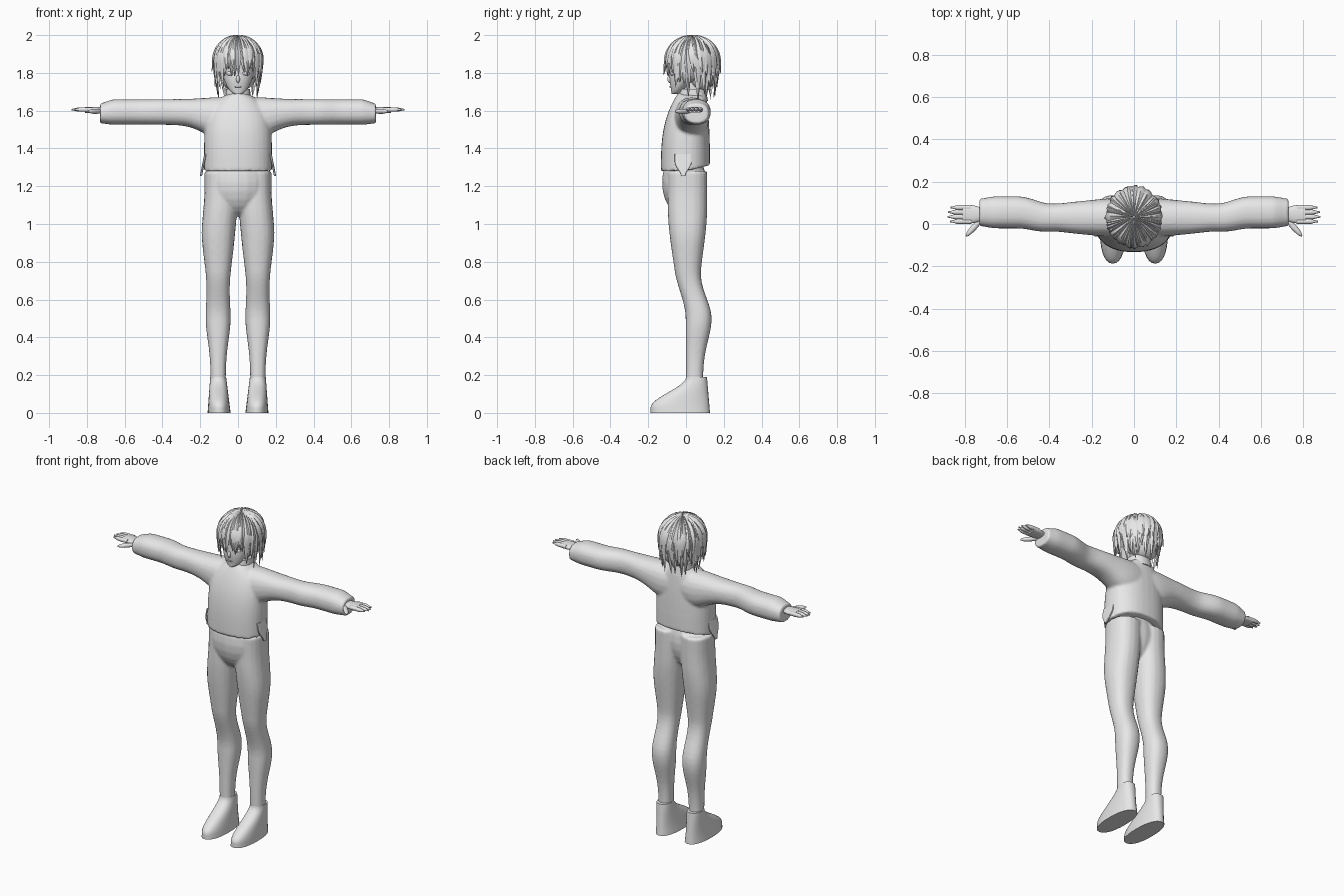
import bpy, bmesh, math, random
from mathutils import Matrix, Vector

random.seed(4)
if "Cube" in bpy.data.objects:
    bpy.data.objects.remove(bpy.data.objects["Cube"], do_unlink=True)

grey = bpy.data.materials.new("plain grey")
grey.use_nodes = True
grey.diffuse_color = (0.8, 0.8, 0.8, 1)
grey.node_tree.nodes["Principled BSDF"].inputs["Base Color"].default_value = grey.diffuse_color


def ramp(value, low, high):
    """Smooth step from nought to one between low and high."""
    t = min(max((value - low) / (high - low), 0), 1)
    return t * t * (3 - 2 * t)


def bump(value, middle, spread):
    """Smooth swelling around the middle."""
    return math.exp(-((value - middle) / spread) ** 2)


def skin(bm, rings):
    """Bridge a list of closed rings and cap both ends."""
    rows = [[bm.verts.new(point) for point in ring] for ring in rings]
    for low, high in zip(rows, rows[1:]):
        for i in range(len(low)):
            bm.faces.new((low[i - 1], low[i], high[i], high[i - 1]))
    bm.faces.new(rows[0])
    bm.faces.new(rows[-1])


def loft(bm, axis, start, stop, shape, steps=12, sides=20, power=2.3):
    """Sweep rounded sections; shape gives centre and half size on both other axes."""
    rings = []
    for step in range(steps + 1):
        along = start + (stop - start) * step / steps
        centre_a, half_a, centre_b, half_b = shape(along)
        ring = []
        for side in range(sides):
            turn = math.tau * side / sides
            c, s = math.cos(turn), math.sin(turn)
            a = centre_a + half_a * math.copysign(abs(c) ** (2 / power), c)
            b = centre_b + half_b * math.copysign(abs(s) ** (2 / power), s)
            ring.append((along, a, b) if axis == "x" else (a, b, along))
        rings.append(ring)
    skin(bm, rings)


def ball(bm, centre, radii, turn=0):
    """Ellipsoid, optionally turned about the vertical."""
    place = Matrix.Translation(centre) @ Matrix.Rotation(math.radians(turn), 4, "Z")
    bmesh.ops.create_uvsphere(bm, u_segments=20, v_segments=12, radius=1,
                              matrix=place @ Matrix.Diagonal((*radii, 1)))


def finish(name, bm, mirror=False, voxel=0):
    """Turn the working mesh into a smooth grey object, blended if a voxel size is given."""
    bmesh.ops.recalc_face_normals(bm, faces=bm.faces)
    mesh = bpy.data.meshes.new(name)
    bm.to_mesh(mesh)
    bm.free()
    mesh.materials.append(grey)
    obj = bpy.data.objects.new(name, mesh)
    bpy.context.collection.objects.link(obj)
    bpy.ops.object.select_all(action="DESELECT")
    obj.select_set(True)
    bpy.context.view_layer.objects.active = obj
    bpy.ops.object.shade_smooth_by_angle(angle=math.radians(50))
    if mirror:
        obj.modifiers.new("Mirror", "MIRROR").use_mirror_merge = False
    if voxel:
        remesh = obj.modifiers.new("Blend", "REMESH")
        remesh.mode = "VOXEL"
        remesh.voxel_size = voxel
        remesh.use_smooth_shade = True
        smooth = obj.modifiers.new("Smooth", "SMOOTH")
        smooth.factor = 0.5
        smooth.iterations = 5


# Legs and hips, blended into one surface
def leg_shape(z):
    calf = bump(z, 0.5, 0.16)
    return (0.105 - 0.018 * ramp(z, 0.9, 1.2),
            0.04 + 0.05 * ramp(z, 0.5, 1) + 0.026 * calf,
            0.045 - 0.037 * ramp(z, 0.5, 0.75) + 0.022 * calf,
            0.045 + 0.06 * ramp(z, 0.5, 1.1) + 0.024 * calf)


bm = bmesh.new()
loft(bm, "z", 0.12, 1.28, leg_shape, steps=36)
ball(bm, (0, -0.01, 1.22), (0.165, 0.117, 0.18))
finish("legs_and_hips", bm, mirror=True, voxel=0.008)


# Sweater: body narrowing over the shoulders, and loose sleeves
def body_shape(z):
    rise = (z - 1.28) / 0.42
    return (0, 0.18 * (1 - rise ** 5) ** 0.6,
            0.036 * rise ** 3 - 0.003, 0.13 - 0.06 * rise ** 3)


def sleeve_shape(x):
    shoulder, cuff = bump(x, 0.1, 0.12), ramp(x, 0.65, 0.74)
    return (0.03 + 0.025 * ramp(x, 0.4, 0.55),
            0.076 + 0.015 * shoulder - 0.01 * bump(x, 0.38, 0.08) - 0.012 * cuff,
            1.593 - 0.03 * shoulder - 0.008 * cuff,
            0.068 + 0.04 * shoulder - 0.016 * cuff)


bm = bmesh.new()
loft(bm, "z", 1.28, 1.695, body_shape, steps=24, sides=32)
for vert in bm.verts:
    if vert.co.z < 1.4:
        vert.co.z += 0.25 * max(vert.co.y, 0)
loft(bm, "x", 0.05, 0.73, sleeve_shape, steps=30)
finish("sweater", bm, mirror=True, voxel=0.008)

# Collar band and neck
bm = bmesh.new()
loft(bm, "z", 1.65, 1.715, lambda z: (0, 0.07 - 0.1 * (z - 1.65), 0.037, 0.08 - 0.2 * (z - 1.65)))
finish("collar", bm)
bm = bmesh.new()
loft(bm, "z", 1.65, 1.78, lambda z: (0, 0.045, 0.035, 0.045))
finish("neck", bm)

# Flaps flaring out below the hem at each side
bm = bmesh.new()
loft(bm, "z", 1.255, 1.37, lambda z: (0.196 - 0.2 * (z - 1.255), 0.006,
                                      -0.015, 0.01 + 0.035 * ramp(z, 1.25, 1.33)), power=4)
finish("side_flap", bm, mirror=True)


# Shoes with flat soles
def shoe_shape(z):
    rise = z / 0.19
    toe = -0.187 * (1 - ramp(rise, 0.15, 1))
    heel = 0.127 - 0.016 * rise
    return (0.1 + 0.005 * rise, 0.061 - 0.019 * rise, (toe + heel) / 2, (heel - toe) / 2)


bm = bmesh.new()
loft(bm, "z", 0, 0.19, shoe_shape, steps=20, sides=28)
finish("shoe", bm, mirror=True)

# Hands: palm, thumb and four fingers
bm = bmesh.new()
loft(bm, "x", 0.66, 0.81, lambda x: (0.046, 0.028 + 0.015 * ramp(x, 0.7, 0.77), 1.603, 0.016))
ball(bm, (0.755, -0.015, 1.596), (0.058, 0.014, 0.013), turn=-48)
for finger in range(4):
    tip = 0.885 - 0.012 * abs(finger - 1.4)
    loft(bm, "x", 0.77, tip, lambda x: (0.012 + 0.022 * finger, 0.012 - 0.008 * ramp(x, tip - 0.04, tip),
                                        1.606, 0.012 - 0.008 * ramp(x, tip - 0.04, tip)), sides=10)
finish("hand", bm, mirror=True)


# Head narrowing to the chin
def head_shape(z):
    rise = (z - 1.685) / 0.17
    face = -0.077 - 0.01 * ramp(rise, 0, 0.5)
    nape = -0.04 + 0.18 * rise
    return (0, 0.1 * rise ** 0.4, (face + nape) / 2, (nape - face) / 2)


bm = bmesh.new()
loft(bm, "z", 1.688, 1.86, head_shape, steps=24, sides=28, power=2)
finish("head", bm)

# Facial features
bm = bmesh.new()
ball(bm, (0, -0.085, 1.767), (0.01, 0.014, 0.02))
finish("nose", bm)
bm = bmesh.new()
ball(bm, (0, -0.083, 1.726), (0.02, 0.006, 0.003))
finish("mouth", bm)
bm = bmesh.new()
ball(bm, (0.042, -0.073, 1.797), (0.023, 0.009, 0.011), turn=20)
finish("eye", bm, mirror=True)
bm = bmesh.new()
ball(bm, (0.045, -0.073, 1.83), (0.025, 0.01, 0.004), turn=20)
finish("eyebrow", bm, mirror=True)

# Hair mass under the locks
bm = bmesh.new()
ball(bm, (0, 0.037, 1.863), (0.12, 0.13, 0.125))
ball(bm, (0, 0.085, 1.8), (0.1, 0.075, 0.1))
finish("hair_base", bm)


def lock(bm, angle, end, width, lift, sway, flick):
    """Tapering strand from the crown over the skull, then hanging to the end height."""
    quarter, steps = 0.2, 16
    total = quarter + max(0, 1.865 - end)
    rings = []
    for step in range(steps + 1):
        t = step / steps
        reach = 0.004 + t * (total - 0.004)
        heading = angle + sway * t * t
        bend = min(reach / quarter, 1) * math.pi / 2
        hang = max(0, reach - quarter)
        radius = math.sin(bend) + lift - 3.6 * hang ** 1.7 + flick * t ** 6
        out = Vector((math.sin(heading), -math.cos(heading), 0))
        side = Vector((math.cos(heading), math.sin(heading), 0))
        point = Vector((0.122 * radius * out.x, 0.034 + 0.134 * radius * out.y,
                        1.863 + 0.128 * math.cos(bend) - hang))
        normal = out * math.sin(bend) + Vector((0, 0, math.cos(bend)))
        taper = (1 - max(0, t - 0.55) / 0.46) ** 0.8
        half = side * width * (0.25 + 0.75 * ramp(t, 0, 0.7)) * taper
        thick = normal * (0.009 * (1 - t ** 4) + 0.001)
        rings.append([point - half, point + thick, point + half, point - thick])
    skin(bm, rings)


# Hair locks in three layers: fringe, temple strands and a longer back
bm = bmesh.new()
for layer in range(3):
    count = 22 - layer
    for strand in range(count):
        angle = math.tau * (strand + layer / 2) / count + random.uniform(-0.06, 0.06)
        from_front = abs((angle + math.pi) % math.tau - math.pi)
        if from_front < 0.75:
            end = random.uniform(1.78, 1.83)
        elif from_front < 1.35:
            end = random.uniform(1.71, 1.76)
        else:
            end = 1.66 + 0.06 * layer + random.uniform(0, 0.03)
        lock(bm, angle, end, random.uniform(0.019, 0.025), 0.01 + 0.022 * layer,
             random.uniform(-0.18, 0.18), random.uniform(0, 0.14))
finish("hair_locks", bm)
